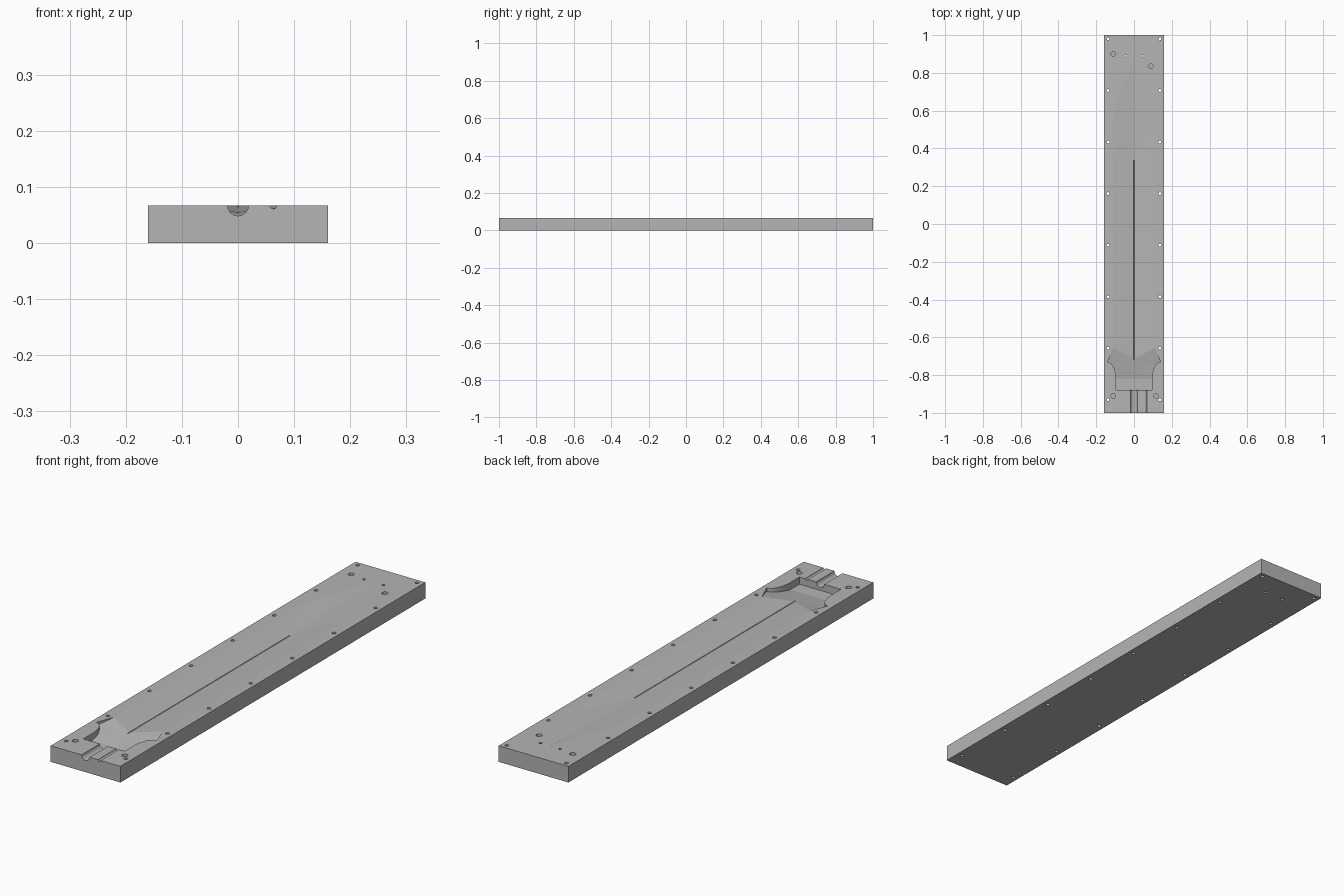
import bpy, bmesh, math

cube = bpy.data.objects.get("Cube")
if cube:
    bpy.data.objects.remove(cube, do_unlink=True)

TOP = 0.067
DEPTH = 0.012   # depth of the blade valley

grey = bpy.data.materials.new("plain grey")
grey.use_nodes = True
colour = (0.46, 0.46, 0.46, 1)
grey.diffuse_color = colour
grey.node_tree.nodes["Principled BSDF"].inputs["Base Color"].default_value = colour


def add_object(name, bm):
    bmesh.ops.recalc_face_normals(bm, faces=bm.faces)
    mesh = bpy.data.meshes.new(name)
    bm.to_mesh(mesh)
    bm.free()
    mesh.materials.append(grey)
    obj = bpy.data.objects.new(name, mesh)
    bpy.context.collection.objects.link(obj)
    return obj


def trough(name, sections):
    """Loft of valley sections: y, half width, depth at edge, depth at centre."""
    bm = bmesh.new()
    rings = []
    for y, w, edge, mid in sections:
        profile = [(-w, 0.02), (-w, -edge), (0, -mid), (w, -edge), (w, 0.02)]
        rings.append([bm.verts.new((x, y, TOP + z)) for x, z in profile])
    for a, b in zip(rings, rings[1:]):
        for j in range(5):
            k = (j + 1) % 5
            if j < 2:
                bm.faces.new((a[j], a[k], b[j]))
                bm.faces.new((a[k], b[k], b[j]))
            else:
                bm.faces.new((a[j], a[k], b[k]))
                bm.faces.new((a[j], b[k], b[j]))
    bm.faces.new(rings[0])
    bm.faces.new(rings[-1])
    return add_object(name, bm)


def rod(name, radius, length, location, along_y=False, sides=16):
    bpy.ops.mesh.primitive_cylinder_add(
        vertices=sides, radius=radius, depth=length, location=location,
        rotation=(math.pi / 2 if along_y else 0, 0, 0))
    obj = bpy.context.object
    obj.name = name
    return obj


# Slab
bm = bmesh.new()
bmesh.ops.create_cube(bm, size=1)
for v in bm.verts:
    v.co = (v.co.x * 0.32, v.co.y * 2, (v.co.z + 0.5) * TOP)
slab = add_object("mould_slab", bm)

# Guard recess: flat floor, flared sides, ramp up to the blade
def ramp(y):
    return min(0.03, max(0, (-0.65 - y) * 0.175))

guard = [(-0.88, 0.095, 0.03, 0.03)]
for i in range(11):
    t = i / 10 * math.pi / 2
    y = -0.82 + 0.09 * math.sin(t)
    guard.append((y, 0.095 + 0.045 * (1 - math.cos(t)), ramp(y), ramp(y) + 0.001))
guard.append((-0.655, 0.11, 0, 0.002))

# Blade valley with faceted tip, and the thin groove down its middle
blade = [(-0.75, 0.11, 0, DEPTH), (0.34, 0.11, 0, DEPTH),
         (0.59, 0.107, 0, DEPTH * 0.54), (0.885, 0.001, 0, 0.0004)]
groove = [(-0.74, 0.003, DEPTH - 0.002, DEPTH + 0.003),
          (0.34, 0.003, DEPTH - 0.002, DEPTH + 0.003)]

cutters = [trough("blade_cutter", blade), trough("guard_cutter", guard),
           trough("groove_cutter", groove),
           rod("handle_channel_cutter", 0.0185, 0.16, (0, -0.95, TOP), True, 32),
           rod("vent_channel_cutter", 0.006, 0.16, (0.063, -0.95, TOP), True)]

# Bolt holes along both sides and a small pair beyond the tip
for side in (-1, 1):
    for i in range(8):
        cutters.append(rod("bolt_cutter", 0.0075, 0.2,
                           (side * 0.137, 0.98 - i * 0.273, TOP / 2)))
    cutters.append(rod("tip_hole_cutter", 0.006, 0.2, (side * 0.045, 0.89, TOP / 2)))

# Blind dowel holes
for x, y in ((-0.11, 0.9), (0.09, 0.835), (-0.11, -0.91), (0.117, -0.91)):
    cutters.append(rod("dowel_cutter", 0.012, 0.08, (x, y, TOP + 0.01)))

# Cut everything out of the slab
bpy.ops.object.select_all(action='DESELECT')
bpy.context.view_layer.objects.active = slab
slab.select_set(True)
for cutter in cutters:
    mod = slab.modifiers.new("cut", 'BOOLEAN')
    mod.operation = 'DIFFERENCE'
    mod.solver = 'EXACT'
    mod.object = cutter
    bpy.ops.object.modifier_apply(modifier=mod.name)
    bpy.data.objects.remove(cutter, do_unlink=True)

# One colour throughout
slab.data.materials.clear()
slab.data.materials.append(grey)
for p in slab.data.polygons:
    p.material_index = 0
